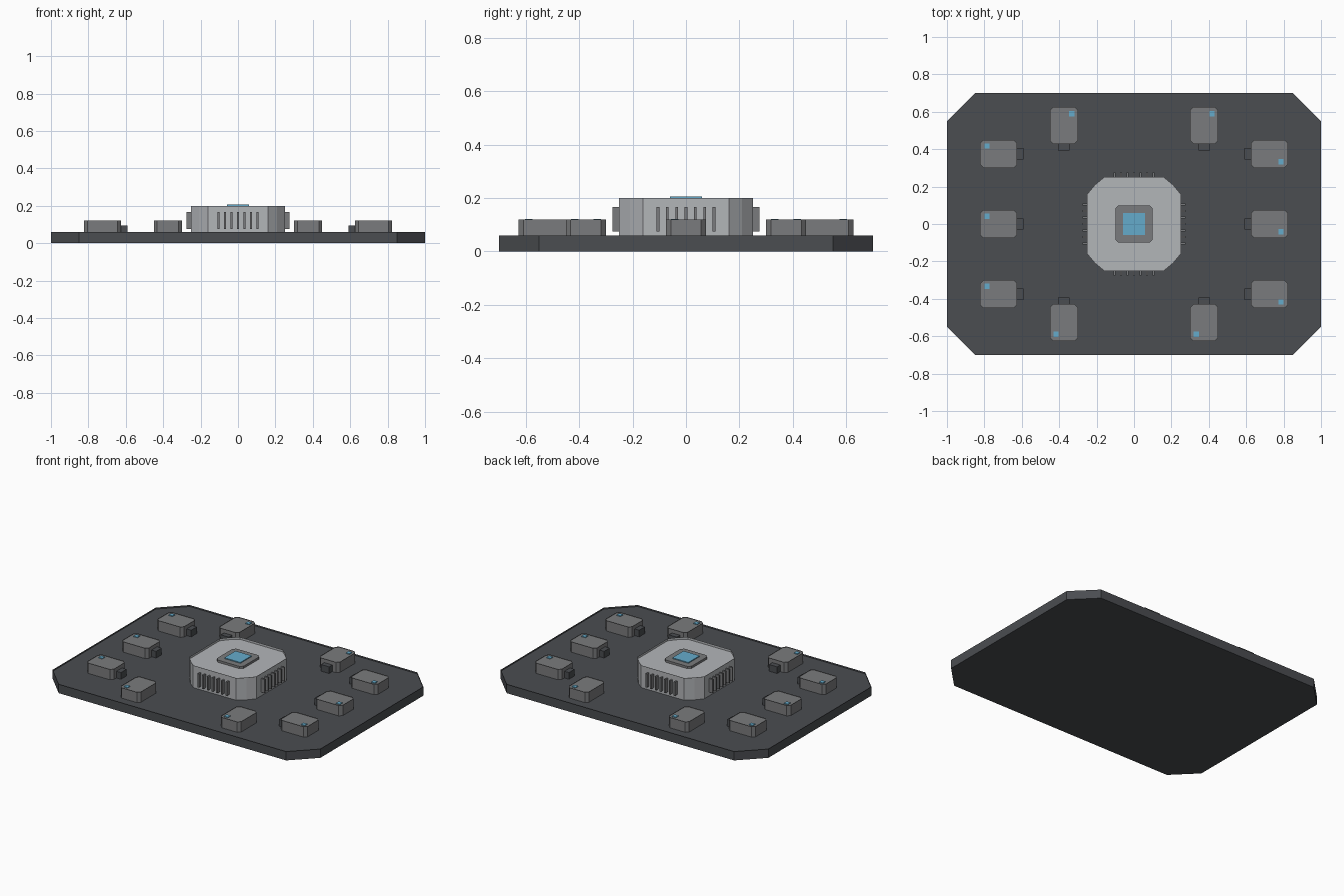
import bpy, bmesh
from math import pi
from mathutils import Matrix, Vector

if "Cube" in bpy.data.objects:
    bpy.data.objects.remove(bpy.data.objects["Cube"])


def material(name, rgb):
    m = bpy.data.materials.new(name)
    m.diffuse_color = (*rgb, 1)
    m.use_nodes = True
    m.node_tree.nodes["Principled BSDF"].inputs["Base Color"].default_value = m.diffuse_color
    return m


DARK = material("dark board", (0.069, 0.074, 0.082))
GRAY = material("mid gray", (0.195, 0.198, 0.205))
LIGHT = material("light metal", (0.45, 0.465, 0.485))
BLUE = material("light blue", (0.13, 0.41, 0.60))

FLOOR = 0.05  # level of the recessed board surface


def prism(name, hx, hy, z0, z1, cut, mat, rim=0, depth=0, bulge=0, place=Matrix()):
    """Box with cut vertical corners and an optional recessed top panel."""
    pts = []
    for sx, sy in ((1, 1), (-1, 1), (-1, -1), (1, -1)):
        if cut == 0:
            pts.append((sx * hx, sy * hy))
            continue
        corner = [(sx * hx, sy * (hy - cut)), (sx * (hx - cut), sy * hy)]
        if bulge:
            k = cut / 2 - bulge
            corner.insert(1, (sx * (hx - k), sy * (hy - k)))
        pts += corner if sx * sy > 0 else corner[::-1]
    bm = bmesh.new()
    low = [bm.verts.new((x, y, z0)) for x, y in pts]
    high = [bm.verts.new((x, y, z1)) for x, y in pts]
    n = len(pts)
    bm.faces.new(low[::-1])
    top = bm.faces.new(high)
    for i in range(n):
        j = (i + 1) % n
        bm.faces.new((low[i], low[j], high[j], high[i]))
    if rim:
        bmesh.ops.inset_region(bm, faces=[top], thickness=rim, use_even_offset=True)
        panel = bmesh.ops.extrude_discrete_faces(bm, faces=[top])["faces"][0]
        bmesh.ops.translate(bm, verts=panel.verts, vec=(0, 0, -depth))
    bm.transform(place)
    bmesh.ops.recalc_face_normals(bm, faces=bm.faces)
    me = bpy.data.meshes.new(name)
    bm.to_mesh(me)
    bm.free()
    me.materials.append(mat)
    ob = bpy.data.objects.new(name, me)
    bpy.context.collection.objects.link(ob)
    return ob


# board with raised rim
prism("board", 1.0, 0.7, 0, 0.06, 0.15, DARK, rim=0.043, depth=0.06 - FLOOR)

# central processor: housing, core block and glowing window
prism("processor_housing", 0.25, 0.25, FLOOR, 0.2, 0.09, LIGHT,
      rim=0.033, depth=0.015, bulge=0.004)
prism("processor_core", 0.1, 0.1, 0.18, 0.2, 0.018, GRAY)
prism("core_window", 0.06, 0.06, 0.199, 0.206, 0, BLUE)

# contact fins on all four sides of the housing
for side in range(4):
    turn = Matrix.Rotation(side * pi / 2, 4, 'Z')
    for i in range(7):
        at = Matrix.Translation((0.26, (i - 3) * 0.035, 0))
        prism("contact_fin", 0.016, 0.005, 0.075, 0.167, 0, GRAY, place=turn @ at)


def module(x, y, angle):
    """Small component; outward end is local -x, plug on the inward end."""
    base = Matrix.Translation((x, y, 0)) @ Matrix.Rotation(angle, 4, 'Z')
    prism("module_body", 0.099, 0.075, FLOOR, 0.12, 0.018, GRAY,
          rim=0.011, depth=0.004, place=base)
    prism("module_light", 0.014, 0.014, 0.114, 0.121, 0, BLUE,
          place=base @ Matrix.Translation((-0.062, 0.042, 0)))
    prism("module_plug", 0.02, 0.03, FLOOR, 0.095, 0, DARK,
          place=base @ Matrix.Translation((0.113, 0, 0)))


# three modules along each short side
for y in (-0.375, 0, 0.375):
    module(-0.724, y, 0)
    module(0.724, y, pi)

# two modules along each long side
for x in (-0.375, 0.375):
    module(x, 0.527, -pi / 2)
    module(x, -0.527, pi / 2)
